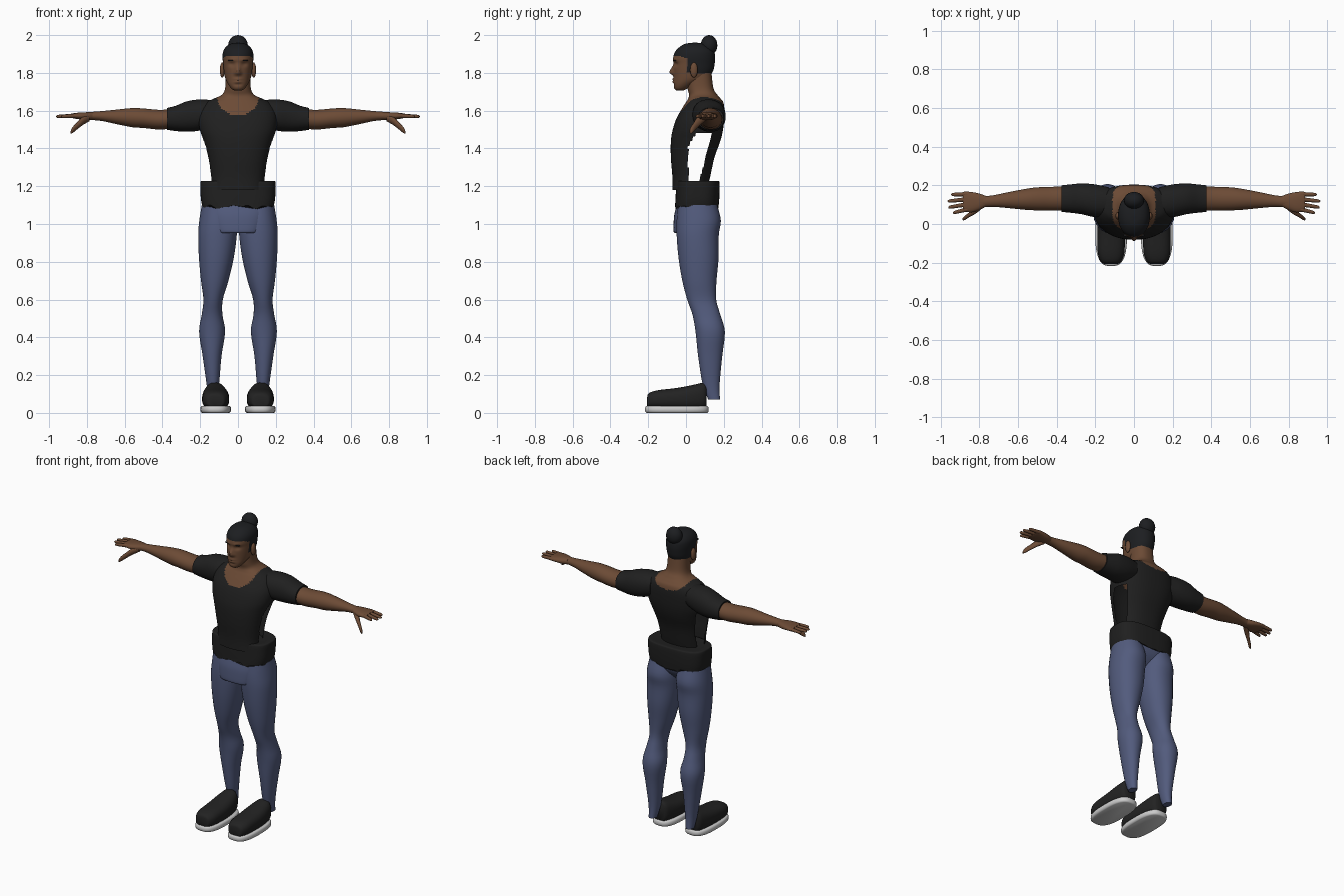
import bpy, bmesh, math
from mathutils import Vector


def material(name, r, g, b):
    m = bpy.data.materials.new(name)
    m.diffuse_color = (r, g, b, 1)
    return m


SKIN = material("brown_skin", .15, .07, .036)
SHIRT = material("black_shirt", .014, .014, .014)
HAIR = material("black_hair", .012, .013, .015)
JEANS = material("blue_denim", .085, .105, .205)
SHOE = material("black_shoe", .016, .016, .016)
SOLE = material("pale_sole", .6, .6, .6)
EYE = material("dark_eye", .03, .018, .012)


def finish(ob, mats, mirror):
    for m in mats:
        ob.data.materials.append(m)
    if mirror:
        ob.modifiers.new("mirror", 'MIRROR')
    bpy.ops.object.select_all(action='DESELECT')
    ob.select_set(True)
    bpy.context.view_layer.objects.active = ob
    bpy.ops.object.shade_smooth_by_angle(angle=math.radians(50))
    return ob


def spline(secs, sub):
    """Smoothly interpolate the cross-sections."""
    out = []
    for i in range(len(secs) - 1):
        p = [secs[max(i - 1, 0)], secs[i], secs[i + 1], secs[min(i + 2, len(secs) - 1)]]
        for k in range(sub):
            u = k / sub
            out.append([.5 * (2 * b + (c - a) * u + (2 * a - 5 * b + 4 * c - d) * u * u
                              + (3 * b - a - 3 * c + d) * u ** 3) for a, b, c, d in zip(*p)])
    return out + [list(secs[-1])]


def loft(name, axis, secs, mats, segs=24, sub=4, power=2.0, mirror=False, caps=True,
         rule=None, hole=None, deform=None):
    """Each section: position on the axis, then low/high bounds of both cross directions."""
    bm = bmesh.new()
    rings = []
    for t, a0, a1, b0, b1 in spline(secs, sub):
        ring = []
        for k in range(segs):
            w = 2 * math.pi * (k + .5) / segs
            c, s = math.cos(w), math.sin(w)
            a = (a0 + a1) / 2 + (a1 - a0) / 2 * math.copysign(abs(c) ** (2 / power), c)
            b = (b0 + b1) / 2 + (b1 - b0) / 2 * math.copysign(abs(s) ** (2 / power), s)
            co = Vector({'x': (t, a, b), 'y': (a, t, b), 'z': (a, b, t)}[axis])
            ring.append(bm.verts.new(deform(co) if deform else co))
        rings.append(ring)
    for lo, hi in zip(rings, rings[1:]):
        for k in range(segs):
            j = (k + 1) % segs
            bm.faces.new((lo[k], lo[j], hi[j], hi[k]))
    if caps:
        bm.faces.new(rings[0])
        bm.faces.new(rings[-1])
    bmesh.ops.recalc_face_normals(bm, faces=bm.faces[:])
    if rule:
        for f in bm.faces:
            f.material_index = rule(f.calc_center_median())
    if hole:
        bmesh.ops.delete(bm, geom=[f for f in bm.faces if hole(f.calc_center_median())],
                         context='FACES')
    me = bpy.data.meshes.new(name)
    bm.to_mesh(me)
    bm.free()
    ob = bpy.data.objects.new(name, me)
    bpy.context.collection.objects.link(ob)
    return finish(ob, mats, mirror)


def ball(name, loc, size, mat, mirror=False):
    bm = bmesh.new()
    bmesh.ops.create_uvsphere(bm, u_segments=20, v_segments=12, radius=1)
    for v in bm.verts:
        v.co = Vector(loc) + v.co * Vector(size)
    me = bpy.data.meshes.new(name)
    bm.to_mesh(me)
    bm.free()
    ob = bpy.data.objects.new(name, me)
    bpy.context.collection.objects.link(ob)
    return finish(ob, [mat], mirror)


def sym(*rows):
    return [(t, -w, w, b0, b1) for t, w, b0, b1 in rows]


# Torso and neck: scooped neckline, open at the flanks
def neckline(c):
    drop = .098 if c.y < .1 else .055
    inside = (c.x / .112) ** 2 + ((c.z - 1.675) / drop) ** 2 < 1
    return 1 if inside or c.z > 1.675 else 0


def flank(c):
    low = .012 + max(0, c.z - 1.41) * .6
    return c.z < 1.48 and low < c.y < .068 + (c.z - 1.22) * .27


loft("torso", 'z', sym((1.18, .14, -.072, .11), (1.25, .142, -.072, .128),
     (1.35, .158, -.08, .15), (1.44, .182, -.08, .182), (1.5, .202, -.07, .196),
     (1.56, .208, -.05, .202), (1.61, .195, -.022, .203), (1.645, .165, .0, .197),
     (1.665, .125, .012, .182), (1.685, .085, .016, .165), (1.72, .068, .008, .145),
     (1.80, .064, .0, .135)), [SHIRT, SKIN], 96, 6, 2.35, caps=False,
     rule=neckline, hole=flank)


# Head with sculpted face and a hairline
def bump(x, z, cx, cz, sx, sz):
    return math.exp(-((abs(x) - cx) / sx) ** 2 - ((z - cz) / sz) ** 2)


def face(co):
    x, y, z = co
    if y < .03:
        y -= .024 * bump(x, z, 0, 1.803, .012, .014 if z < 1.803 else .028)
        y -= .006 * bump(x, z, .014, 1.798, .008, .01)
        y += .010 * bump(x, z, .033, 1.846, .017, .012)
        y -= .005 * bump(x, z, .032, 1.868, .026, .008)
        y -= .007 * (bump(x, z, 0, 1.767, .022, .006) + bump(x, z, 0, 1.752, .02, .006))
        y += .004 * bump(x, z, 0, 1.738, .02, .007)
    return Vector((x, y, z))


def hairline(c):
    sideburn = .005 < c.y < .035 and c.z > 1.80
    nape = c.y >= .035 and c.z > 1.795
    return 1 if c.z > 1.888 - .25 * max(0, c.y + .03) or sideburn or nape else 0


loft("head", 'z', sym((1.708, .022, -.052, -.012), (1.718, .036, -.062, .01),
     (1.74, .052, -.066, .05), (1.77, .067, -.065, .115), (1.81, .075, -.066, .143),
     (1.85, .079, -.066, .152), (1.885, .082, -.067, .154), (1.915, .078, -.056, .148),
     (1.94, .062, -.03, .125), (1.955, .036, .0, .095), (1.96, .006, .04, .055)),
     [SKIN, HAIR], 72, 6, 2.15, rule=hairline, deform=face)
ball("hair_bun", (0, .122, 1.946), (.052, .044, .054), HAIR)
ball("ear", (.083, .042, 1.815), (.013, .02, .04), SKIN, True)
ball("eye", (.033, -.036, 1.846), (.012, .011, .006), EYE, True)
ball("eyebrow", (.034, -.058, 1.866), (.02, .009, .0035), HAIR, True)

# Sleeves and arms
loft("sleeve", 'x', [(.13, .04, .19, 1.52, 1.655), (.20, .035, .205, 1.495, 1.66),
     (.27, .05, .21, 1.488, 1.65), (.33, .058, .205, 1.492, 1.626),
     (.375, .062, .20, 1.498, 1.615)], [SHIRT], 28, 4, 2.2, True)
loft("arm", 'x', [(.34, .07, .195, 1.505, 1.608), (.42, .069, .193, 1.50, 1.605),
     (.50, .07, .19, 1.508, 1.612), (.56, .073, .182, 1.512, 1.614),
     (.65, .082, .165, 1.53, 1.605), (.72, .088, .15, 1.545, 1.598),
     (.77, .087, .145, 1.55, 1.594), (.80, .08, .15, 1.55, 1.592)], [SKIN], 24, 4, 2, True)

# Hands
loft("palm", 'x', [(.765, .09, .145, 1.552, 1.593), (.80, .072, .158, 1.55, 1.592),
     (.84, .06, .166, 1.554, 1.59), (.875, .064, .168, 1.56, 1.586),
     (.885, .07, .162, 1.563, 1.583)], [SKIN], 20, 4, 2.4, True)
FINGERS = {"index": (.076, .058, .935), "middle": (.102, .086, .96),
           "ring": (.128, .118, .963), "little": (.154, .152, .945)}
for label, (y0, y1, tip) in FINGERS.items():
    rows = []
    for u, r in ((0, .012), (.5, .0105), (.9, .0085), (1, .003)):
        y, z = y0 + (y1 - y0) * u, 1.573 - .004 * u
        rows.append((.86 + (tip - .86) * u, y - r, y + r, z - r, z + r))
    loft(label + "_finger", 'x', rows, [SKIN], 12, 3, 2, True)
loft("thumb", 'x', [(.785, .08, .115, 1.545, 1.58), (.82, .052, .09, 1.525, 1.568),
     (.85, .036, .062, 1.502, 1.54), (.875, .02, .042, 1.482, 1.514),
     (.886, .02, .03, 1.478, 1.492)], [SKIN], 14, 4, 2, True)


# Shirt hem band with a wavy lower edge
def wavy(co):
    if co.z < 1.10:
        w = math.atan2(co.y - .06, co.x)
        co.z += .007 * math.sin(9 * w) + .005 * math.sin(17 * w + 1)
    return co


loft("shirt_hem", 'z', sym((1.09, .188, -.058, .172), (1.13, .196, -.056, .176),
     (1.18, .199, -.053, .178), (1.218, .199, -.05, .177), (1.228, .19, -.044, .17),
     (1.226, .15, -.02, .135)), [SHIRT], 56, 3, 3.0, deform=wavy)

# Trousers
loft("pelvis", 'z', sym((.953, .10, -.06, .02), (.962, .115, -.066, .05),
     (1.0, .14, -.066, .10), (1.05, .165, -.062, .145), (1.10, .185, -.05, .165)),
     [JEANS], 40, 4, 2.6)
loft("trouser_leg", 'z', [(.07, .112, .158, .118, .18), (.15, .10, .166, .088, .178),
     (.30, .087, .187, .064, .192), (.43, .068, .206, .05, .206),
     (.52, .082, .192, .034, .182), (.60, .08, .183, .006, .16),
     (.70, .05, .196, -.02, .162), (.82, .022, .207, -.04, .173),
     (.94, .006, .211, -.05, .174), (1.02, .006, .205, -.05, .185),
     (1.10, .02, .192, -.042, .165)], [JEANS], 28, 4, 2.15, True)

# Shoes
loft("shoe", 'y', [(-.206, .085, .152, .032, .08), (-.197, .068, .17, .026, .104),
     (-.15, .05, .187, .02, .12), (-.05, .046, .19, .015, .132), (.03, .052, .187, .015, .147),
     (.09, .066, .176, .018, .16), (.108, .08, .162, .028, .152)], [SHOE], 28, 4, 2.5, True)
loft("shoe_sole", 'z', [(0, .046, .19, -.207, .112), (.008, .037, .199, -.217, .12),
     (.028, .037, .199, -.217, .12), (.036, .043, .193, -.211, .114)],
     [SOLE], 40, 2, 2.8, True)
